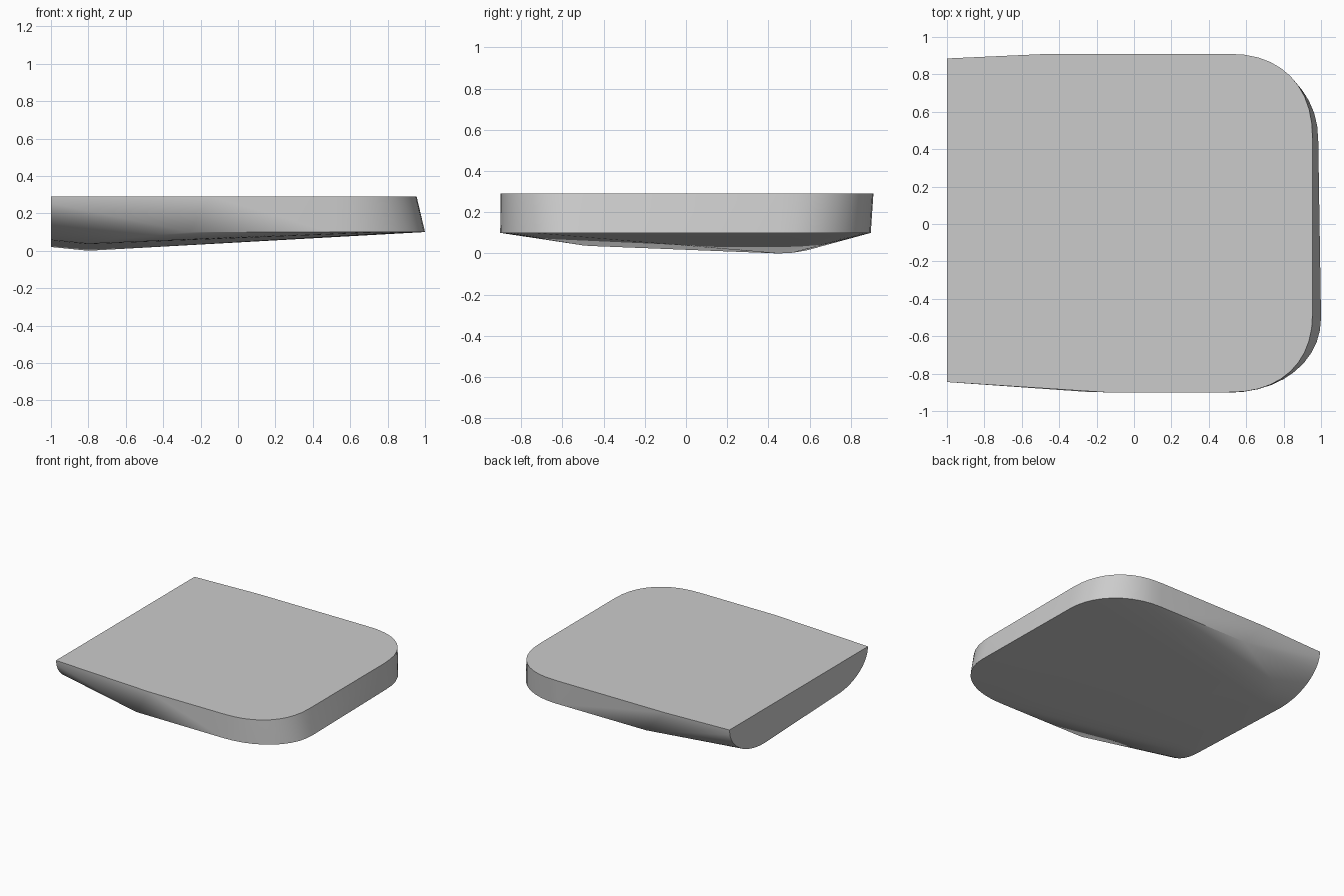
import bpy
import bmesh
import math

default = bpy.data.objects.get("Cube")
if default:
    bpy.data.objects.remove(default, do_unlink=True)

TOP = 0.29      # height of the flat top
RIM = 0.1       # height of the lower rim crease


def arc(centre, radii, power=2.0, steps=10):
    """Quarter superellipse running from the first axis to the second."""
    points = []
    for i in range(steps + 1):
        a = math.pi / 2 * i / steps
        u = centre[0] + radii[0] * math.cos(a) ** (2 / power)
        v = centre[1] + radii[1] * math.sin(a) ** (2 / power)
        points.append((u, v))
    return points


def outline(z, back, front, power):
    """Rounded end of the slab at one height."""
    return [(x, y, z) for corner in (back, front) for x, y in arc(*corner, power)]


def section(x, back, front):
    """Rounded underside of the slab at one station along x."""
    return [(x, y, z) for corner in (back, front) for y, z in arc(*corner)]


points = []

# Flat top: rounded corners, tapering slightly to the cut end
points += outline(TOP, ((0.5, 0.45), (0.455, 0.46)), ((0.5, -0.47), (0.455, -0.43)), 2.3)
points += [(-0.45, 0.91, TOP), (-0.15, -0.9, TOP)]

# Lower rim: flares out beyond the top at the rounded end
points += outline(RIM, ((0.5, 0.45), (0.485, 0.447)), ((0.5, -0.5), (0.5, -0.402)), 2.1)
points += [(-0.28, 0.897, RIM), (-0.26, -0.897, RIM)]

# Keel and cut end: rounded lower edges
points += section(-0.8, ((0.45, TOP), (0.43, -TOP)), ((-0.43, TOP), (-0.4, -0.255)))
points += section(-1.0, ((0.45, TOP), (0.435, -0.27)), ((-0.45, TOP), (-0.395, -0.235)))

# Skin the sections into one solid
bm = bmesh.new()
for p in points:
    bm.verts.new(p)
bmesh.ops.remove_doubles(bm, verts=bm.verts, dist=0.001)
hull = bmesh.ops.convex_hull(bm, input=bm.verts)
loose = [v for v in bm.verts if not v.link_faces]
bmesh.ops.delete(bm, geom=loose, context="VERTS")
bmesh.ops.dissolve_limit(bm, angle_limit=math.radians(0.5), verts=bm.verts, edges=bm.edges)
bmesh.ops.recalc_face_normals(bm, faces=bm.faces)
mesh = bpy.data.meshes.new("slab")
bm.to_mesh(mesh)
bm.free()

slab = bpy.data.objects.new("slab", mesh)
bpy.context.collection.objects.link(slab)

# Plain grey
grey = bpy.data.materials.new("light_grey")
grey.use_nodes = True
colour = (0.6, 0.6, 0.6, 1.0)
grey.diffuse_color = colour
grey.node_tree.nodes["Principled BSDF"].inputs["Base Color"].default_value = colour
mesh.materials.append(grey)

# Smooth curved sides, sharp creases
bpy.ops.object.select_all(action="DESELECT")
slab.select_set(True)
bpy.context.view_layer.objects.active = slab
bpy.ops.object.shade_smooth_by_angle(angle=math.radians(35))
